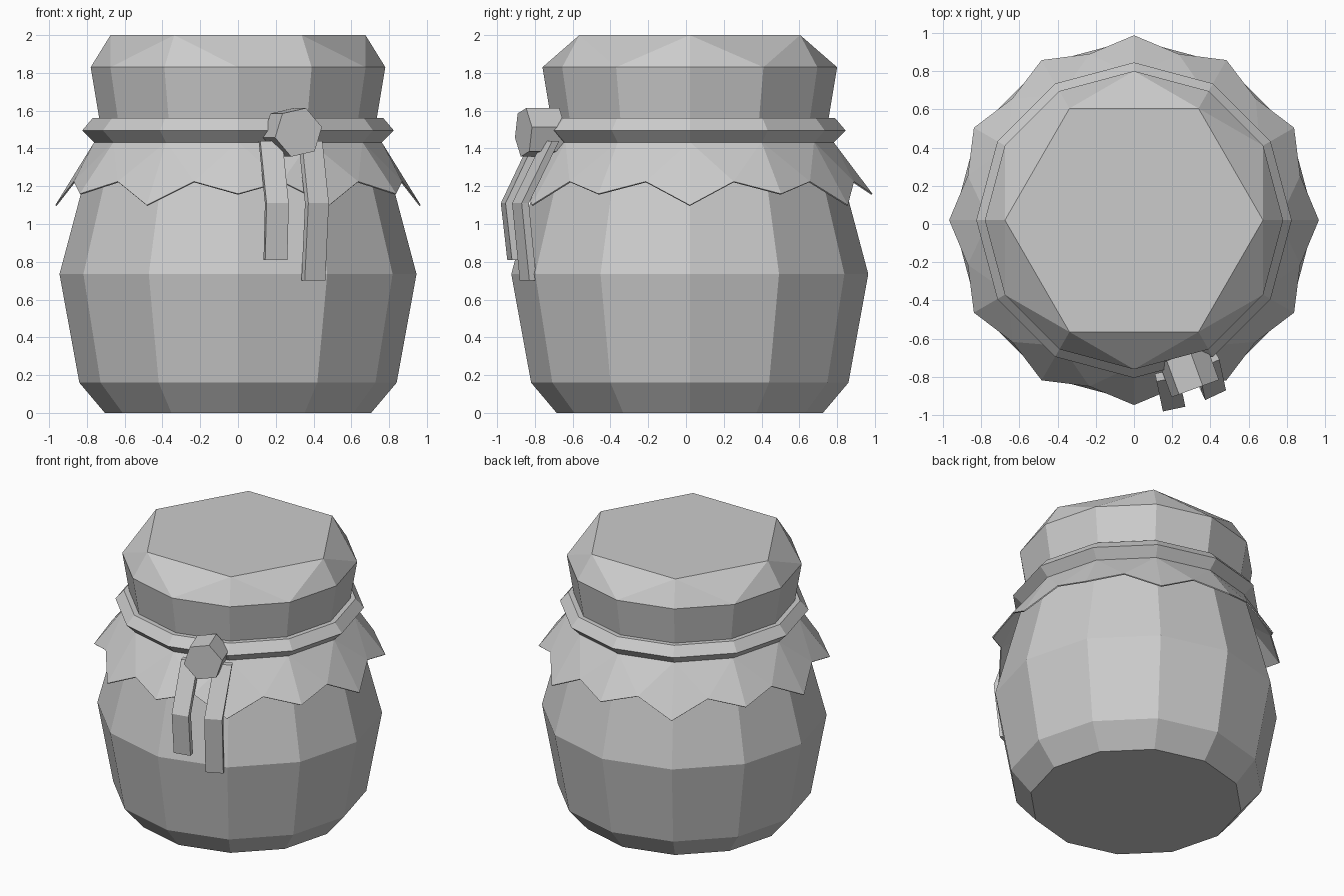
import bpy, bmesh
from math import cos, sin, radians
from mathutils import Vector

cube = bpy.data.objects.get("Cube")
if cube:
    bpy.data.objects.remove(cube, do_unlink=True)

SIDES = 12
CENTRE_Y = 0.02

grey = bpy.data.materials.new("plain_grey")
grey.use_nodes = True
grey.diffuse_color = (0.6, 0.6, 0.6, 1)
grey.node_tree.nodes["Principled BSDF"].inputs["Base Color"].default_value = (0.6, 0.6, 0.6, 1)


def finish(name, bm):
    bmesh.ops.recalc_face_normals(bm, faces=bm.faces)
    mesh = bpy.data.meshes.new(name)
    bm.to_mesh(mesh)
    bm.free()
    mesh.materials.append(grey)
    obj = bpy.data.objects.new(name, mesh)
    bpy.context.collection.objects.link(obj)
    return obj


def polar(r, deg, z):
    a = radians(deg)
    return Vector((r * cos(a), r * sin(a) + CENTRE_Y, z))


def ring(bm, r, z, sides=SIDES):
    return [bm.verts.new(polar(r, i * 360 / sides, z)) for i in range(sides)]


def bridge(bm, a, b):
    for i in range(len(a)):
        j = (i + 1) % len(a)
        bm.faces.new((a[i], a[j], b[j], b[i]))


def lathe(bm, profile, closed=False):
    rings = [ring(bm, r, z) for r, z in profile]
    for a, b in zip(rings, rings[1:]):
        bridge(bm, a, b)
    if closed:
        bridge(bm, rings[-1], rings[0])
    else:
        bm.faces.new(rings[0])
    return rings[-1]


# Jar body
bm = bmesh.new()
top = lathe(bm, [(0.705, 0), (0.84, 0.16), (0.945, 0.735), (0.76, 1.43)])
bm.faces.new(top)
finish("jar_body", bm)

# Cloth-covered lid: twelve sides narrowing to a six-sided top
bm = bmesh.new()
rim = lathe(bm, [(0.735, 1.5), (0.735, 1.56), (0.78, 1.83)])
crown = ring(bm, 0.675, 2.0, 6)
bm.faces.new(crown)
for i in range(6):
    a, b = crown[i], crown[(i + 1) % 6]
    left, mid, right = rim[2 * i], rim[2 * i + 1], rim[(2 * i + 2) % SIDES]
    for tri in ((a, left, mid), (a, mid, b), (b, mid, right)):
        bm.faces.new(tri)
finish("cloth_lid", bm)

# Cord around the neck
bm = bmesh.new()
lathe(bm, [(0.76, 1.43), (0.825, 1.495), (0.77, 1.56), (0.7, 1.56), (0.7, 1.43)], closed=True)
finish("neck_cord", bm)

# Flared cloth skirt with a zigzag hem
bm = bmesh.new()
neck = ring(bm, 0.76, 1.435)
points = [bm.verts.new(polar(0.967, 30 * i, 1.16 if i % 2 else 1.10)) for i in range(SIDES)]
notches = [bm.verts.new(polar(0.90, 30 * i + 15, 1.225)) for i in range(SIDES)]
for i in range(SIDES):
    j = (i + 1) % SIDES
    bm.faces.new((neck[i], points[i], notches[i]))
    bm.faces.new((neck[i], notches[i], neck[j]))
    bm.faces.new((neck[j], notches[i], points[j]))
skirt = finish("cloth_skirt", bm)
solid = skirt.modifiers.new("thickness", "SOLIDIFY")
solid.thickness = 0.008

# Knot: hexagonal prism pointing outwards
KNOT_ANGLE = -70
side = Vector((-sin(radians(KNOT_ANGLE)), cos(radians(KNOT_ANGLE)), 0))
bm = bmesh.new()
ends = []
for r in (0.75, 0.937):
    centre = polar(r, KNOT_ANGLE, 1.485)
    hexagon = []
    for k in range(6):
        a = radians(12 + 60 * k)
        hexagon.append(bm.verts.new(centre + 0.135 * (side * cos(a) + Vector((0, 0, sin(a))))))
    bm.faces.new(hexagon)
    ends.append(hexagon)
bridge(bm, *ends)
finish("cord_knot", bm)


# Hanging cord ends, bent once over the skirt
def cord_end(name, angle, top_angle, bottom_r, bottom_z):
    t = Vector((-sin(radians(angle)), cos(radians(angle)), 0)) * 0.06
    bm = bmesh.new()
    sections = []
    for r, z, deg in ((0.85, 1.44, top_angle), (1.01, 1.11, angle), (bottom_r, bottom_z, angle)):
        outer, inner = polar(r, deg, z), polar(r - 0.042, deg, z)
        sections.append([bm.verts.new(p) for p in (outer - t, outer + t, inner + t, inner - t)])
    for a, b in zip(sections, sections[1:]):
        bridge(bm, a, b)
    bm.faces.new(sections[0])
    bm.faces.new(sections[-1])
    finish(name, bm)


cord_end("short_cord_end", -78, -78, 0.975, 0.81)
cord_end("long_cord_end", -65, -62.5, 0.965, 0.70)
